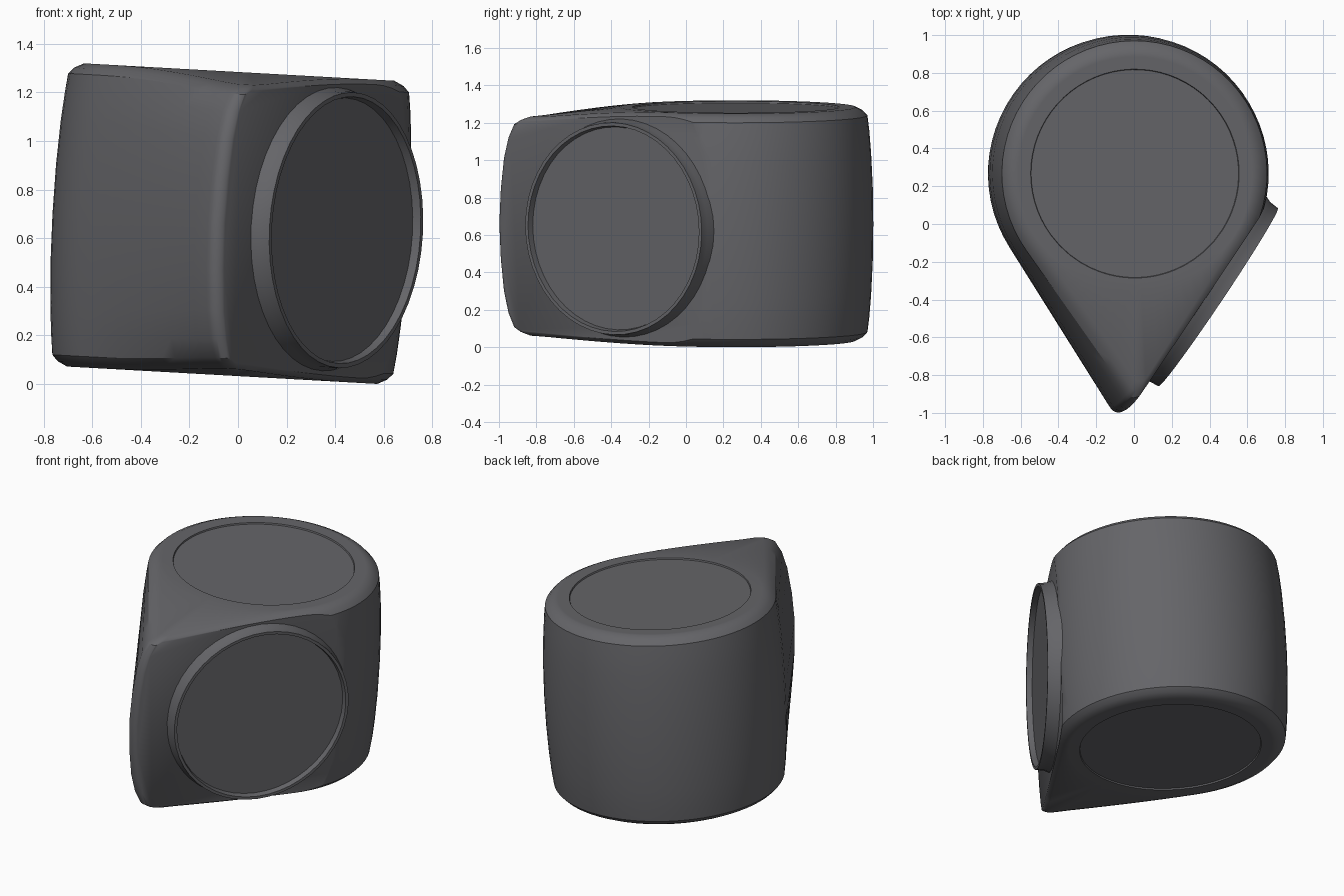
import bpy, bmesh
from math import pi, sin, cos, acos, atan2, radians
from mathutils import Vector, Matrix

if "Cube" in bpy.data.objects:
    bpy.data.objects.remove(bpy.data.objects["Cube"])

CENTER = Matrix.Translation((-0.03, 0.267, 0.66)) @ Matrix.Rotation(0.056, 4, 'Y')
N_FLAT = Vector((0.83, -0.556, 0)).normalized()   # direction of the flat side
U_FLAT = Vector((-N_FLAT.y, N_FLAT.x, 0))
FLAT = 0.68

# Dark grey surface
grey = bpy.data.materials.new("dark_grey")
grey.diffuse_color = (0.13, 0.13, 0.14, 1)
grey.use_nodes = True
grey.node_tree.nodes["Principled BSDF"].inputs["Base Color"].default_value = grey.diffuse_color


def make_object(name, bm, angle=32):
    bmesh.ops.recalc_face_normals(bm, faces=bm.faces[:])
    me = bpy.data.meshes.new(name)
    bm.to_mesh(me)
    bm.free()
    me.materials.append(grey)
    ob = bpy.data.objects.new(name, me)
    bpy.context.collection.objects.link(ob)
    bpy.ops.object.select_all(action='DESELECT')
    ob.select_set(True)
    bpy.context.view_layer.objects.active = ob
    bpy.ops.object.shade_smooth_by_angle(angle=radians(angle))
    return ob


def loft(bm, rings):
    loops = [[bm.verts.new(p) for p in ring] for ring in rings]
    n = len(loops[0])
    for a, b in zip(loops, loops[1:]):
        for i in range(n):
            j = (i + 1) % n
            bm.faces.new((a[i], a[j], b[j], b[i]))
    return loops


def teardrop(r, tip, rt):
    """Outline round a big circle and a small tip circle."""
    axis = atan2(tip.y, tip.x)
    a = acos((r - rt) / tip.length)

    def arc(c, rad, t0, t1, n):
        return [c + rad * Vector((cos(t0 + (t1 - t0) * i / n), sin(t0 + (t1 - t0) * i / n)))
                for i in range(n + 1)]
    big = arc(Vector((0, 0)), r, axis + a, axis + 2 * pi - a, 48)
    small = arc(tip, rt, axis - a, axis + a, 8)
    side = [k / 10 for k in range(1, 10)]
    return (big + [big[-1].lerp(small[0], k) for k in side] + small
            + [small[-1].lerp(big[0], k) for k in side])


# Body: half profile as (height, radius, tip x, tip y, tip radius)
half = [(0.0, 0.735, -0.052, -1.215, 0.05), (0.2, 0.732, -0.047, -1.207, 0.05),
        (0.38, 0.723, -0.035, -1.19, 0.05), (0.5, 0.713, -0.018, -1.166, 0.05),
        (0.58, 0.703, 0.005, -1.135, 0.05), (0.605, 0.68, 0.02, -1.105, 0.045),
        (0.625, 0.64, 0.03, -1.06, 0.04)]


def body_ring(level, sign):
    h, r, tx, ty, rt = level
    tip = Vector((tx, ty))
    drop = 0.08 if sign > 0 else 0.045
    pts = []
    for p in teardrop(r, tip, rt):
        t = min(1, max(0, (p.length - r) / (tip.length - r)))
        pts.append((p.x, p.y, sign * h * (1 - drop * t)))
    return pts


def cap_rings(sign):
    ring = body_ring(half[-1], sign)
    angles = [atan2(p[1], p[0]) for p in ring]
    return [[(r * cos(t), r * sin(t), sign * h) for t in angles]
            for r, h in ((0.62, 0.625), (0.553, 0.625), (0.55, 0.616))]


bm = bmesh.new()
rings = (cap_rings(-1)[::-1] + [body_ring(l, -1) for l in half[:0:-1]]
         + [body_ring(l, 1) for l in half] + cap_rings(1))
loops = loft(bm, rings)
bm.faces.new(loops[0])
bm.faces.new(loops[-1])
# Slice the flat side and close it
bmesh.ops.bisect_plane(bm, geom=bm.verts[:] + bm.edges[:] + bm.faces[:],
                       plane_co=N_FLAT * FLAT, plane_no=N_FLAT, clear_outer=True)
bmesh.ops.holes_fill(bm, edges=[e for e in bm.edges if e.is_boundary], sides=0)
make_object("body", bm).matrix_world = CENTER

# Round collar with recessed disc on the flat side
bm = bmesh.new()
profile = [(0.588, -0.06), (0.584, 0.0), (0.572, 0.03), (0.568, 0.08), (0.55, 0.08), (0.543, 0.045)]
SEG = 48
loops = loft(bm, [[(r * cos(2 * pi * i / SEG), r * sin(2 * pi * i / SEG), h)
                   for i in range(SEG)] for r, h in profile])
bm.faces.new(loops[0])
bm.faces.new(loops[-1])
collar = make_object("side_collar", bm)
frame = Matrix((U_FLAT, Vector((0, 0, 1)), N_FLAT)).transposed().to_4x4()
frame.translation = N_FLAT * FLAT - U_FLAT * 0.279
collar.matrix_world = CENTER @ frame
